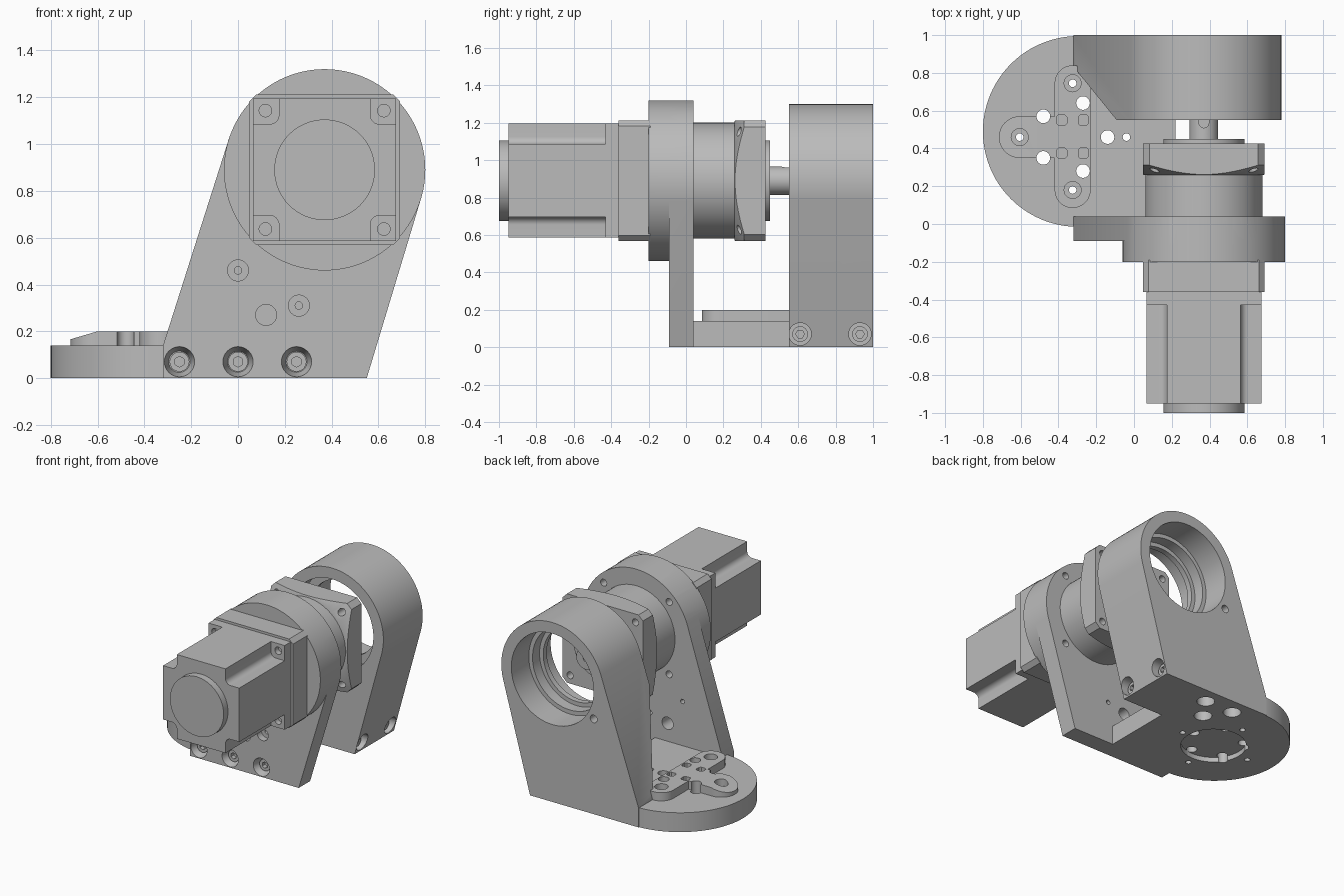
import bpy, bmesh, math
from mathutils import Vector, geometry

cube = bpy.data.objects.get("Cube")
if cube:
    bpy.data.objects.remove(cube, do_unlink=True)

grey = bpy.data.materials.new("machined_grey")
grey.use_nodes = True
COLOUR = (0.5, 0.5, 0.5, 1)
grey.diffuse_color = COLOUR
grey.node_tree.nodes["Principled BSDF"].inputs["Base Color"].default_value = COLOUR

AXES = {"x": Vector((1, 0, 0)), "y": Vector((0, 1, 0)), "z": Vector((0, 0, 1))}
CX, CZ = 0.37, 0.89          # motor axis
CORNERS = [(sx, sz) for sx in (-1, 1) for sz in (-1, 1)]


def place(axis, u, v, w):
    return Vector({"x": (w, u, v), "y": (u, w, v), "z": (u, v, w)}[axis])


def make(name, bm):
    bmesh.ops.recalc_face_normals(bm, faces=bm.faces)
    mesh = bpy.data.meshes.new(name)
    bm.to_mesh(mesh)
    bm.free()
    mesh.materials.append(grey)
    ob = bpy.data.objects.new(name, mesh)
    bpy.context.collection.objects.link(ob)
    return ob


def cyl(name, axis, u, v, a, b, r1, r2=None, n=48):
    """Cylinder or cone along an axis, from a (radius r1) to b (radius r2)."""
    bm = bmesh.new()
    bmesh.ops.create_cone(bm, cap_ends=True, segments=n, radius1=r1,
                          radius2=r1 if r2 is None else r2, depth=b - a)
    turn = AXES["z"].rotation_difference(AXES[axis]).to_matrix().to_4x4()
    bm.transform(turn)
    bmesh.ops.translate(bm, verts=bm.verts, vec=place(axis, u, v, (a + b) / 2))
    return make(name, bm)


def prism(name, axis, points, a, b):
    """Convex outline of the points, extruded along an axis from a to b."""
    outline = [points[i] for i in geometry.convex_hull_2d(points)]
    bm = bmesh.new()
    low, high = ([bm.verts.new(place(axis, u, v, w)) for u, v in outline] for w in (a, b))
    bm.faces.new(low)
    bm.faces.new(high)
    n = len(outline)
    for i in range(n):
        j = (i + 1) % n
        bm.faces.new((low[i], low[j], high[j], high[i]))
    return make(name, bm)


def circle(u, v, r, n=72):
    return [(u + r * math.cos(math.tau * i / n), v + r * math.sin(math.tau * i / n))
            for i in range(n)]


def square(u, v, h, c=0.0):
    """Square outline of half size h with corner chamfer c."""
    return [(u + sx * p, v + sz * q) for sx, sz in CORNERS
            for p, q in ((h, h - c), (h - c, h))[:2 if c else 1]]


def combine(ob, tools, mode="DIFFERENCE"):
    """Apply booleans to ob and drop the tools."""
    for t in tools:
        mod = ob.modifiers.new("cut", "BOOLEAN")
        mod.operation, mod.object, mod.solver = mode, t, "EXACT"
    bpy.context.view_layer.update()
    graph = bpy.context.evaluated_depsgraph_get()
    mesh = bpy.data.meshes.new_from_object(ob.evaluated_get(graph))
    ob.modifiers.clear()
    ob.data = mesh
    for t in tools:
        bpy.data.objects.remove(t, do_unlink=True)


def base_cutters():
    """Holes shared by the base, its raised pad and the rear bracket."""
    t = [cyl("hole", "z", x, y, -0.1, 0.3, r, n=24) for x, y, r in
         ((-0.48, 0.57, 0.036), (-0.48, 0.35, 0.036), (-0.27, 0.64, 0.036),
          (-0.27, 0.28, 0.036), (-0.14, 0.46, 0.036), (-0.04, 0.46, 0.02))]
    for x, y in ((-0.325, 0.745), (-0.325, 0.18), (-0.605, 0.46)):
        t.append(cyl("hole", "z", x, y, -0.1, 0.3, 0.02, n=24))
        t.append(cyl("counterbore", "z", x, y, 0.15, 0.3, 0.045, n=24))
    for x, y in ((0.11, 0.88), (0, 0.72), (-0.12, 0.88)):
        t.append(cyl("counterbore", "z", x, y, -0.1, 0.09, 0.06, n=32))
    t += [prism("pocket", "z", square(x, y, 0.027, 0.01), 0.15, 0.3)
          for x in (-0.383, -0.268) for y in (0.375, 0.55)]
    t.append(cyl("recess", "z", -0.31, 0.46, -0.1, 0.035, 0.22))
    return t


# Round base plate and raised three-armed pad
base = prism("base_plate", "z", circle(-0.295, 0.49, 0.505, 96), 0, 0.14)
combine(base, [prism("web", "z", [(-0.3, 0), (0.22, 0), (0.22, 0.99), (-0.3, 0.99)], 0, 0.14)], "UNION")
combine(base, base_cutters())

pad = prism("base_pad", "z", circle(-0.325, 0.18, 0.095) + circle(-0.325, 0.745, 0.095), 0.12, 0.2)
combine(pad, [prism("arm", "z", circle(-0.605, 0.46, 0.11) + circle(-0.42, 0.46, 0.11), 0.12, 0.2)], "UNION")
slope = prism("slope", "y", [(-0.6, 0.2), (-0.75, 0.156), (-0.75, 0.3), (-0.6, 0.3)], 0.2, 0.7)
combine(pad, [slope] + base_cutters())

# Front bracket with motor mounting ring
FOOT = [(-0.32, 0), (-0.32, 0.14), (0.55, 0)]
front = prism("front_bracket", "y", FOOT + circle(CX, CZ, 0.43, 96), -0.09, 0.04)
combine(front, [cyl("ring", "y", CX, CZ, -0.2, 0.04, 0.43, n=96)], "UNION")
cuts = [cyl("hole", "y", 0.12, 0.27, -0.2, 0.1, 0.045, n=24)]
for x, z in ((0, 0.46), (0.26, 0.31)):
    cuts.append(cyl("counterbore", "y", x, z, -0.2, -0.04, 0.045, n=24))
    cuts.append(cyl("hole", "y", x, z, -0.2, 0.1, 0.016, n=16))
for x in (-0.25, 0, 0.25):
    cuts.append(cyl("countersink", "y", x, 0.07, -0.1, -0.01, 0.067, 0.045, n=32))
for sx, sz in CORNERS:
    cuts.append(cyl("hole", "y", CX + sx * 0.262, CZ + sz * 0.262, -0.05, 0.1, 0.025, n=20))
combine(front, cuts)

# Rear bearing bracket with stepped bore and clearance corner
rear = prism("rear_bracket", "y", FOOT + circle(CX, CZ, 0.41, 96), 0.55, 1.0)
cuts = base_cutters()
for a, b, r in ((0.5, 0.68, 0.33), (0.6, 0.9, 0.27), (0.72, 0.9, 0.3), (0.8, 1.1, 0.33)):
    cuts.append(cyl("bore", "y", CX, CZ, a, b, r, n=72))
cuts.append(cyl("hole", "y", 0.04, 0.69, 0.9, 1.1, 0.028, n=20))
cuts.append(prism("clearance", "z", [(-0.4, 0.93), (-0.32, 0.83), (-0.09, 0.548), (-0.09, 0.4), (-0.4, 0.4)], 0.14, 1.0))
for y in (0.61, 0.93):
    cuts.append(cyl("counterbore", "x", y, 0.07, 0.48, 0.7, 0.06, n=32))
combine(rear, cuts)


# Socket screws
def screw(name, axis, u, v, a, b, r, socket_a, socket_b):
    ob = cyl(name, axis, u, v, a, b, r, n=32)
    combine(ob, [cyl("socket", axis, u, v, socket_a, socket_b, r * 0.55, n=6)])


for i, x in enumerate((-0.25, 0, 0.25)):
    screw(f"front_screw_{i}", "y", x, 0.07, -0.05, 0.02, 0.042, -0.1, -0.02)
for i, y in enumerate((0.61, 0.93)):
    screw(f"side_screw_{i}", "x", y, 0.07, 0.46, 0.53, 0.042, 0.5, 0.6)

# Motor body with notched corners, and end cap
motor = prism("motor_body", "y", square(CX, CZ, 0.305), -0.95, -0.35)
cuts = []
for sx, sz in CORNERS:
    x, z = CX + sx * 0.235, CZ + sz * 0.235
    far_x, far_z = CX + sx * 0.4, CZ + sz * 0.4
    corner = circle(x, z, 0.04, 32) + [(far_x, CZ + sz * 0.195), (CX + sx * 0.195, far_z), (far_x, far_z)]
    cuts.append(prism("notch", "y", corner, -1.1, -0.43))
    cuts.append(cyl("screw_hole", "y", CX + sx * 0.253, CZ + sz * 0.253, -0.5, -0.39, 0.027, n=20))
combine(motor, cuts)
cyl("motor_end_cap", "y", CX, CZ, -1.0, -0.94, 0.215, n=64)

# Gearbox: square flange, round body, output flange, pilot and shaft
prism("gearbox_input_flange", "y", square(CX, CZ, 0.322, 0.03), -0.36, -0.19)
cyl("gearbox_body", "y", CX, CZ, -0.1, 0.27, 0.31, n=72)
flange = prism("gearbox_output_flange", "y", square(CX, CZ, 0.322, 0.035), 0.26, 0.425)
combine(flange, [cyl("turning", "y", CX, CZ, 0.25, 0.5, 0.295, 0.85, n=96)], "INTERSECT")
combine(flange, [cyl("hole", "y", CX + sx * 0.262, CZ + sz * 0.262, 0.2, 0.5, 0.025, n=20)
                 for sx, sz in CORNERS])
cyl("gearbox_pilot", "y", CX, CZ, 0.42, 0.45, 0.215, n=64)
shaft = cyl("output_shaft", "y", CX, CZ, 0.44, 0.62, 0.076, n=40)
combine(shaft, [cyl("centre_hole", "y", CX, CZ, 0.58, 0.7, 0.02, n=16),
                prism("keyway", "z", circle(CX, 0.535, 0.026, 24) + circle(CX, 0.6, 0.026, 24), CZ + 0.045, CZ + 0.2)])

# Smooth round surfaces, crisp edges
for ob in bpy.context.collection.objects:
    if ob.type == "MESH" and grey.name in ob.data.materials:
        ob.data.shade_smooth()
        ob.data.set_sharp_from_angle(angle=math.radians(30))
